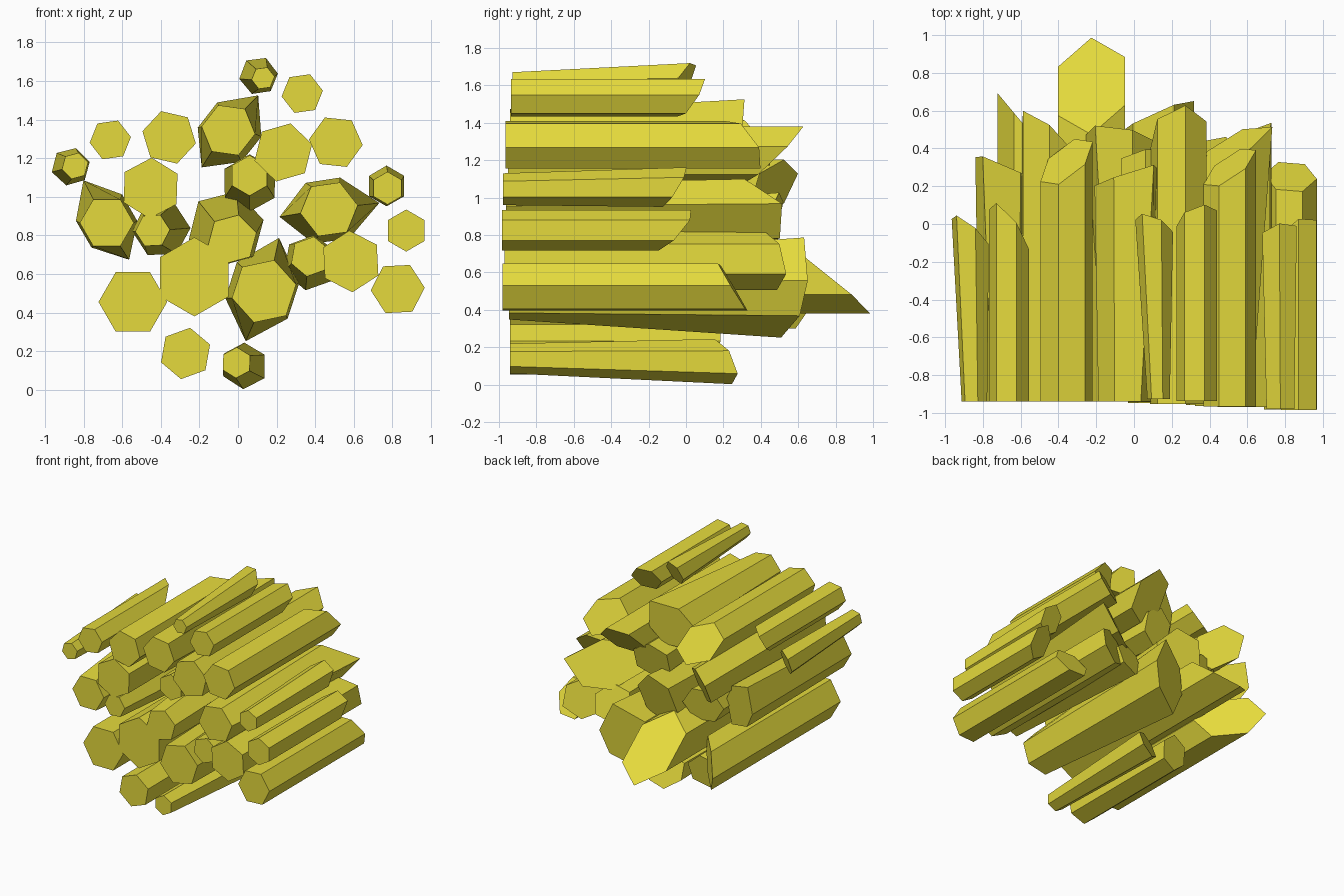
import bpy, bmesh
from math import cos, sin, radians

mat = bpy.data.materials.new("yellow_crystal")
mat.diffuse_color = (0.78, 0.70, 0.045, 1)


def crystal(name, front, back, ang, y1, sx, sz, stretch=0, corner=0):
    """Hexagonal column along y: flat front, flared to an obliquely cut back tip.
    stretch lengthens the tip outline along the given corner."""
    (x0, z0, r0), (x1, z1, r1) = front, back
    y0 = -0.94 - 0.05 * max(x0, 0) + (0.02 if z0 > 1.45 else 0)
    bm = bmesh.new()
    near, far = [], []
    for i in range(6):
        a = radians(ang + 60 * i)
        c, s = cos(a), sin(a)
        rb = r1 * (1 + stretch * cos(radians(120 * (i - corner))))
        y = y1 + sx * rb * c + sz * rb * s
        t = (y - y0) / (y1 - y0)
        r = r0 + (rb - r0) * t
        near.append(bm.verts.new((x0 + r0 * c, y0, z0 + r0 * s)))
        far.append(bm.verts.new((x0 + (x1 - x0) * t + r * c, y,
                                 z0 + (z1 - z0) * t + r * s)))
    bm.faces.new(near)
    bm.faces.new(far)
    for i in range(6):
        j = (i + 1) % 6
        bm.faces.new((near[i], near[j], far[j], far[i]))
    bmesh.ops.recalc_face_normals(bm, faces=bm.faces)
    me = bpy.data.meshes.new(name)
    bm.to_mesh(me)
    bm.free()
    me.materials.append(mat)
    bpy.context.collection.objects.link(bpy.data.objects.new(name, me))


# straight columns: x, z, radius, turn, tip y, tip slope in x, tip slope in z
straight = [
    (-0.662, 1.295, .108, 8, -.03, -1.1, .8),
    (-0.357, 1.308, .142, 47, .33, .6, -.7),
    (-0.453, 1.045, .158, 28, .45, -.8, .5),
    (0.235, 1.23, .155, 16, .47, .2, 1.0),
    (0.507, 1.283, .14, -6, .30, .6, -.5),
    (0.333, 1.535, .108, 8, .03, .3, .6),
    (0.872, 0.825, .109, 30, -.06, .4, .8),
    (0.828, 0.522, .14, 3, .25, -.05, -.6),
    (0.585, 0.665, .16, 33, .45, .5, -.2),
    (-0.226, 0.585, .205, 30, .73, .15, -1.25),
    (-0.545, 0.455, .178, 0, .48, -1.2, 0),
    (-0.272, 0.188, .135, 20, .15, .2, .2),
]
for i, (x, z, r, *rest) in enumerate(straight):
    crystal(f"straight_crystal_{i + 1}", (x, z, r), (x, z, r), *rest)

# flared columns: front x, z, radius, back x, z, radius, turn, tip y, slopes,
# then optional stretch and corner
flared = [
    (.130, 1.615, .06, .108, 1.625, .10, 8, -.01, -.4, .5),
    (-.845, 1.16, .07, -.865, 1.155, .10, 15, -.04, -.8, .4),
    (.775, 1.045, .085, .77, 1.055, .105, 30, -.06, .2, .6),
    (.472, .935, .15, .46, .93, .21, 8, .35, .7, -.5, .25, 0),
    (-.68, .865, .14, -.68, .875, .185, 0, .29, -.4, .1, .28, 2),
    (-.443, .825, .09, -.40, .83, .15, 3, .35, .3, .2),
    (-.008, .14, .08, .03, .125, .12, 28, .2, .5, -.4),
    (.135, .51, .17, .125, .515, .225, 12, .57, .4, .1, .25, 1),
    (.375, .69, .105, .375, .66, .145, 20, .4, .3, -.3),
    (-.03, .78, .13, -.06, .83, .2, 15, .45, -.2, .3),
    (.06, 1.11, .105, .06, 1.07, .15, 30, .35, .2, .3),
    (-.05, 1.345, .14, -.045, 1.335, .19, -8, .25, .3, .1, .25, 1),
]
for i, (x, z, r, bx, bz, br, *rest) in enumerate(flared):
    crystal(f"flared_crystal_{i + 1}", (x, z, r), (bx, bz, br), *rest)
